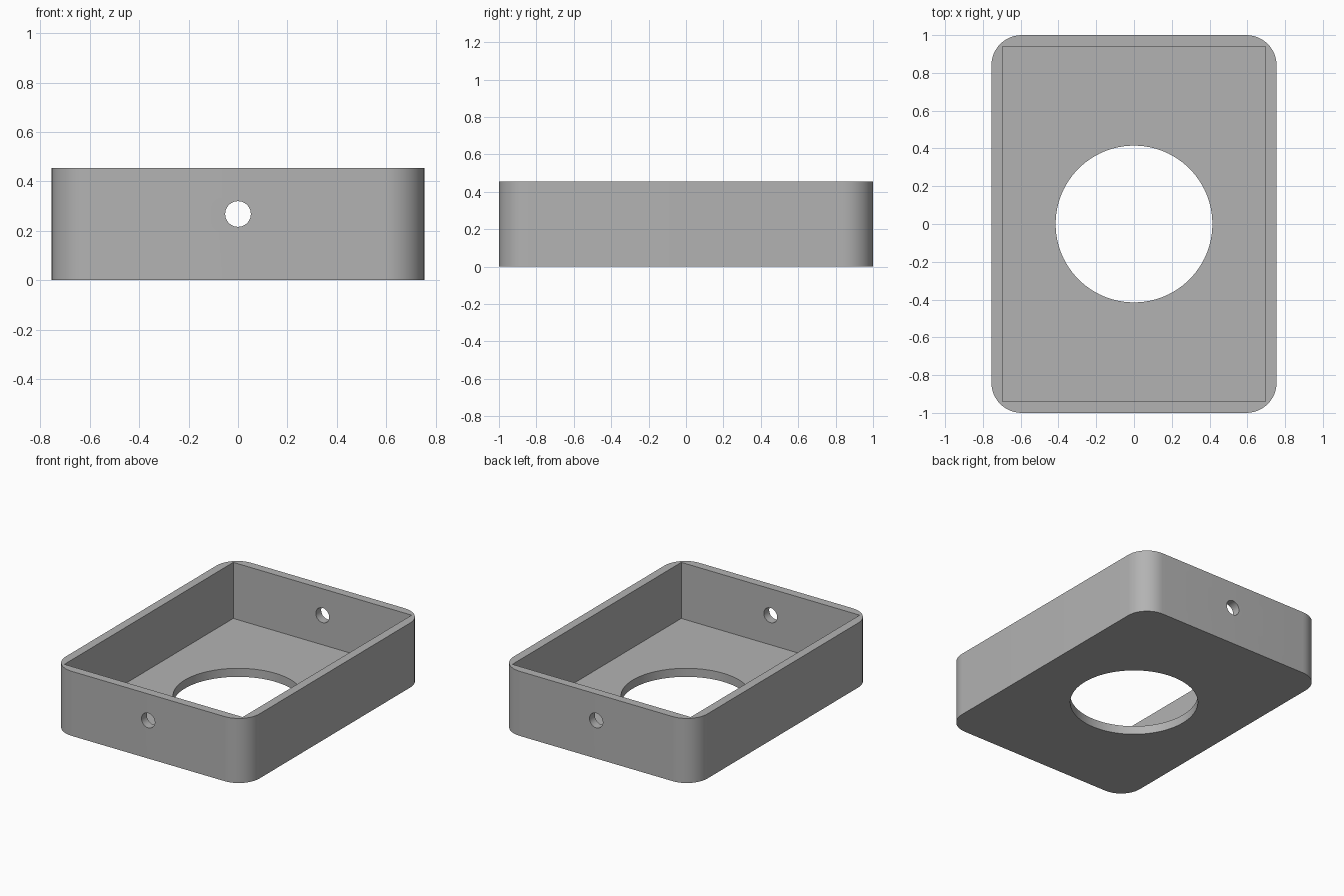
import bpy, bmesh, math
from mathutils import Matrix

if "Cube" in bpy.data.objects:
    bpy.data.objects.remove(bpy.data.objects["Cube"])

HALF_X, HALF_Y, HEIGHT = 0.755, 1.0, 0.455
WALL, CORNER = 0.06, 0.16
FLOOR = 0.06

grey = bpy.data.materials.new("plain_grey")
grey.use_nodes = True
colour = (0.45, 0.45, 0.45, 1)
grey.diffuse_color = colour
grey.node_tree.nodes["Principled BSDF"].inputs["Base Color"].default_value = colour


def to_object(name, bm):
    bmesh.ops.recalc_face_normals(bm, faces=bm.faces)
    mesh = bpy.data.meshes.new(name)
    bm.to_mesh(mesh)
    bm.free()
    mesh.materials.append(grey)
    ob = bpy.data.objects.new(name, mesh)
    bpy.context.collection.objects.link(ob)
    return ob


def rounded_block(name, hx, hy, height, radius, steps=12):
    bm = bmesh.new()
    ring = []
    for i, (sx, sy) in enumerate([(1, 1), (-1, 1), (-1, -1), (1, -1)]):
        for k in range(steps + 1):
            a = (i + k / steps) * math.pi / 2
            ring.append(bm.verts.new((sx * (hx - radius) + radius * math.cos(a),
                                      sy * (hy - radius) + radius * math.sin(a), 0)))
    base = bm.faces.new(ring)
    top = bmesh.ops.extrude_face_region(bm, geom=[base])["geom"]
    bmesh.ops.translate(bm, vec=(0, 0, height),
                        verts=[v for v in top if isinstance(v, bmesh.types.BMVert)])
    return to_object(name, bm)


def cylinder(name, radius, depth, matrix, sides):
    bm = bmesh.new()
    bmesh.ops.create_cone(bm, cap_ends=True, segments=sides, radius1=radius,
                          radius2=radius, depth=depth, matrix=matrix)
    return to_object(name, bm)


# Solid tray body with rounded vertical corners
tray = rounded_block("tray", HALF_X, HALF_Y, HEIGHT, CORNER)

# Square-cornered cavity, open at the top
bm = bmesh.new()
bmesh.ops.create_cube(bm, size=2, matrix=Matrix.Translation((0, 0, FLOOR + 0.5))
                      @ Matrix.Diagonal((HALF_X - WALL, HALF_Y - WALL, 0.5, 1)))
cavity = to_object("cavity_cutter", bm)

# Round floor opening, and one bore through both end walls
floor_hole = cylinder("floor_hole_cutter", 0.415, 0.4, Matrix(), 96)
bore = cylinder("end_hole_cutter", 0.052, 3,
                Matrix.Translation((0, 0, 0.268)) @ Matrix.Rotation(math.pi / 2, 4, "X"), 40)

bpy.ops.object.select_all(action="DESELECT")
tray.select_set(True)
bpy.context.view_layer.objects.active = tray
for cutter in (cavity, floor_hole, bore):
    cutter.hide_render = True
    mod = tray.modifiers.new(cutter.name, "BOOLEAN")
    mod.operation = "DIFFERENCE"
    mod.solver = "EXACT"
    mod.object = cutter
    bpy.ops.object.modifier_apply(modifier=mod.name)
    bpy.data.objects.remove(cutter)

# Smooth the rounded corners and holes, keep the edges crisp
bpy.ops.object.shade_smooth_by_angle(angle=math.radians(30))
